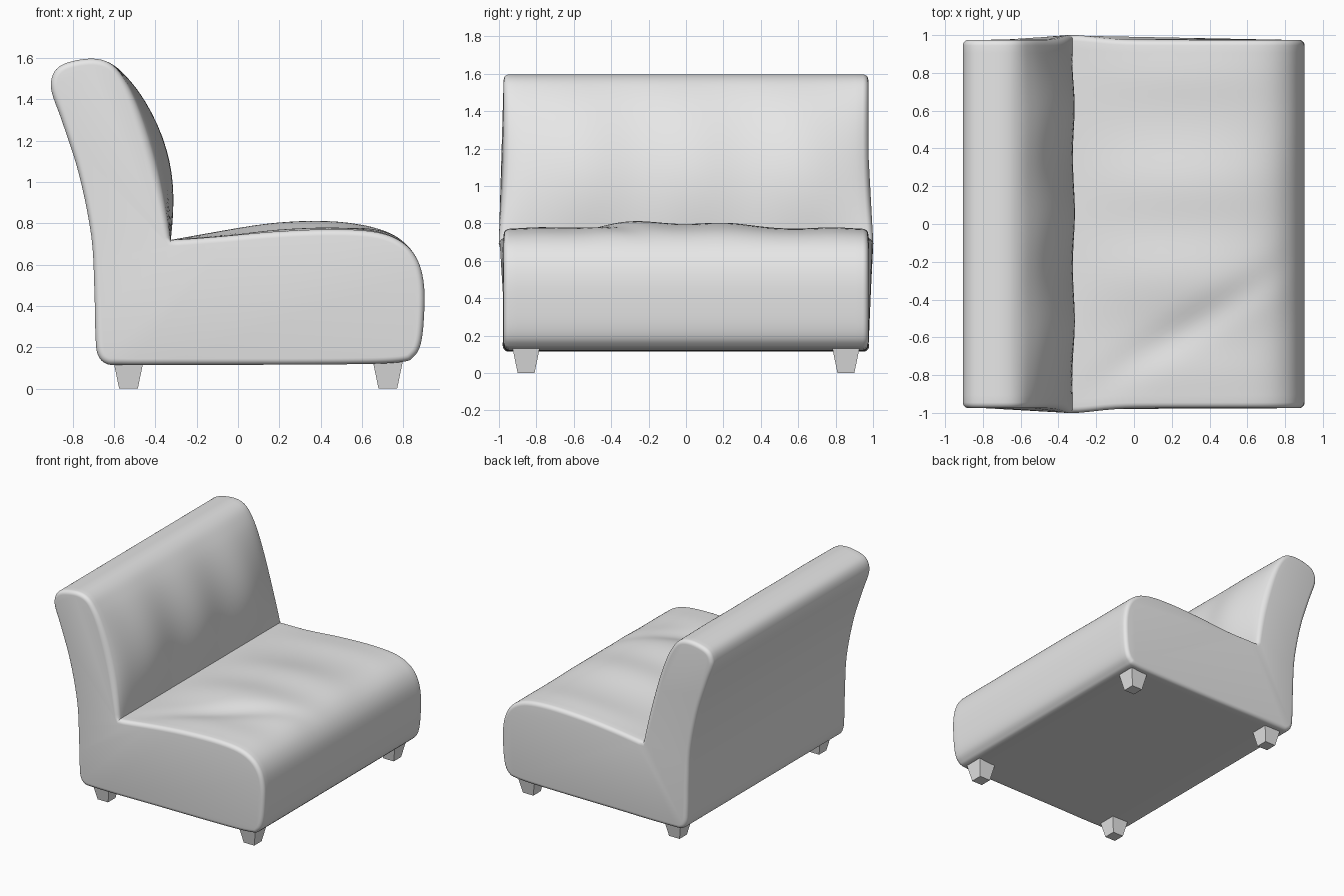
import bpy, bmesh
from math import sin, cos, pi, exp
from mathutils import Vector

cube = bpy.data.objects.get("Cube")
if cube:
    bpy.data.objects.remove(cube)

grey = bpy.data.materials.new("plain grey")
grey.use_nodes = True
colour = (0.8, 0.8, 0.8, 1)
grey.diffuse_color = colour
grey.node_tree.nodes["Principled BSDF"].inputs["Base Color"].default_value = colour

# Side profile (x, z): crease, seat, front, bottom, back, top, backrest face, crease
OUTLINE = [(-.325, .72), (-.1, .735), (.2, .76), (.48, .77), (.68, .755), (.8, .705),
           (.87, .62), (.9, .5), (.9, .35), (.885, .22), (.85, .155), (.78, .128),
           (.5, .118), (-.3, .115), (-.56, .115), (-.64, .122), (-.68, .17), (-.69, .27),
           (-.695, .48), (-.71, .74), (-.77, 1.04), (-.85, 1.29), (-.9, 1.43),
           (-.902, 1.5), (-.87, 1.555), (-.8, 1.585), (-.7, 1.597), (-.62, 1.575),
           (-.565, 1.51), (-.51, 1.38), (-.43, 1.1), (-.36, .85), (-.325, .72)]


def clamp(v):
    return max(0, min(1, v))


def bell(v, width):
    return exp(-(v / width) ** 2)


def smooth_curve(points, steps=5):
    """Catmull-Rom through the points, sharp at the shared first and last point."""
    p = [Vector(q) for q in points]
    p = [p[0]] + p + [p[-1]]
    result = []
    for a, b, c, d in zip(p, p[1:], p[2:], p[3:]):
        for k in range(steps):
            t = k / steps
            result.append(b + (c - a) * t / 2 + (2 * a - 5 * b + 4 * c - d) * t * t / 2
                          + (3 * b - a - 3 * c + d) * t ** 3 / 2)
    return result


def inward_normals(points):
    result = []
    for i, p in enumerate(points):
        d = (points[(i + 1) % len(points)] - points[i - 1]).normalized()
        result.append(Vector((d.y, -d.x)))
    return result


def cushion_point(p, y):
    """Puff out the seat and backrest, with soft folds, and flare the sides at the crease."""
    x, z = p
    edge = 1 - min(1, abs(y)) ** 8
    if x > -.325 and z > .6:
        puff = .045 * bell(y + .27, .25) + .035 * bell(y - .2, .22) + .012 * bell(abs(y) - .8, .15)
        puff -= .02 * bell(y + .45 - .6 * (x - .45), .1)
        z += puff * edge * clamp((z - .6) / .12) * max(0, sin(pi * (x + .325) / 1.2))
    elif x <= -.325 and z > .72:
        front = clamp((x + .52 + .25 * (z - .72)) / .1)
        x += edge * front * max(0, sin(pi * (z - .72) / .86)) * (.09 + .01 * sin(11 * y + z))
    return x, y * (1 + .029 * bell(p.x + .35, .2) * bell(p.y - .6, .35)), z


def finish(bm, name):
    bmesh.ops.recalc_face_normals(bm, faces=bm.faces)
    mesh = bpy.data.meshes.new(name)
    bm.to_mesh(mesh)
    bm.free()
    mesh.materials.append(grey)
    ob = bpy.data.objects.new(name, mesh)
    bpy.context.collection.objects.link(ob)
    return ob


# Upholstered body: profile lofted across the width with rounded side edges
profile = smooth_curve(OUTLINE)
normals = inward_normals(profile)
RADIUS, HALF = .03, .975
corner = [(HALF - RADIUS + RADIUS * sin(a), RADIUS * (1 - cos(a)))
          for a in (pi / 2 * k / 5 for k in range(6))]
stations = [(-y, inset) for y, inset in reversed(corner)]
stations += [((HALF - RADIUS) * (k / 24 - 1), 0) for k in range(1, 48)]
stations += corner

bm = bmesh.new()
rings = []
for y, inset in stations:
    rings.append([bm.verts.new(cushion_point(p + n * inset, y))
                  for p, n in zip(profile, normals)])
count = len(profile)
for r, s in zip(rings, rings[1:]):
    for i in range(count):
        j = (i + 1) % count
        bm.faces.new((r[i], r[j], s[j], s[i]))
bm.faces.new(rings[0])
bm.faces.new(rings[-1])
body = finish(bm, "upholstered_body")
bpy.ops.object.select_all(action='DESELECT')
body.select_set(True)
bpy.context.view_layer.objects.active = body
bpy.ops.object.shade_smooth_by_angle(angle=pi / 5)

# Four tapered square feet
for end, x in (("front", .725), ("back", -.53)):
    for side, y in (("left", .855), ("right", -.855)):
        bm = bmesh.new()
        bmesh.ops.create_cube(bm, size=1)
        for v in bm.verts:
            half = .076 if v.co.z > 0 else .045
            v.co = (x + half * 2 * v.co.x, y + half * 2 * v.co.y, .15 * (v.co.z + .5))
        finish(bm, f"{end}_{side}_foot")
